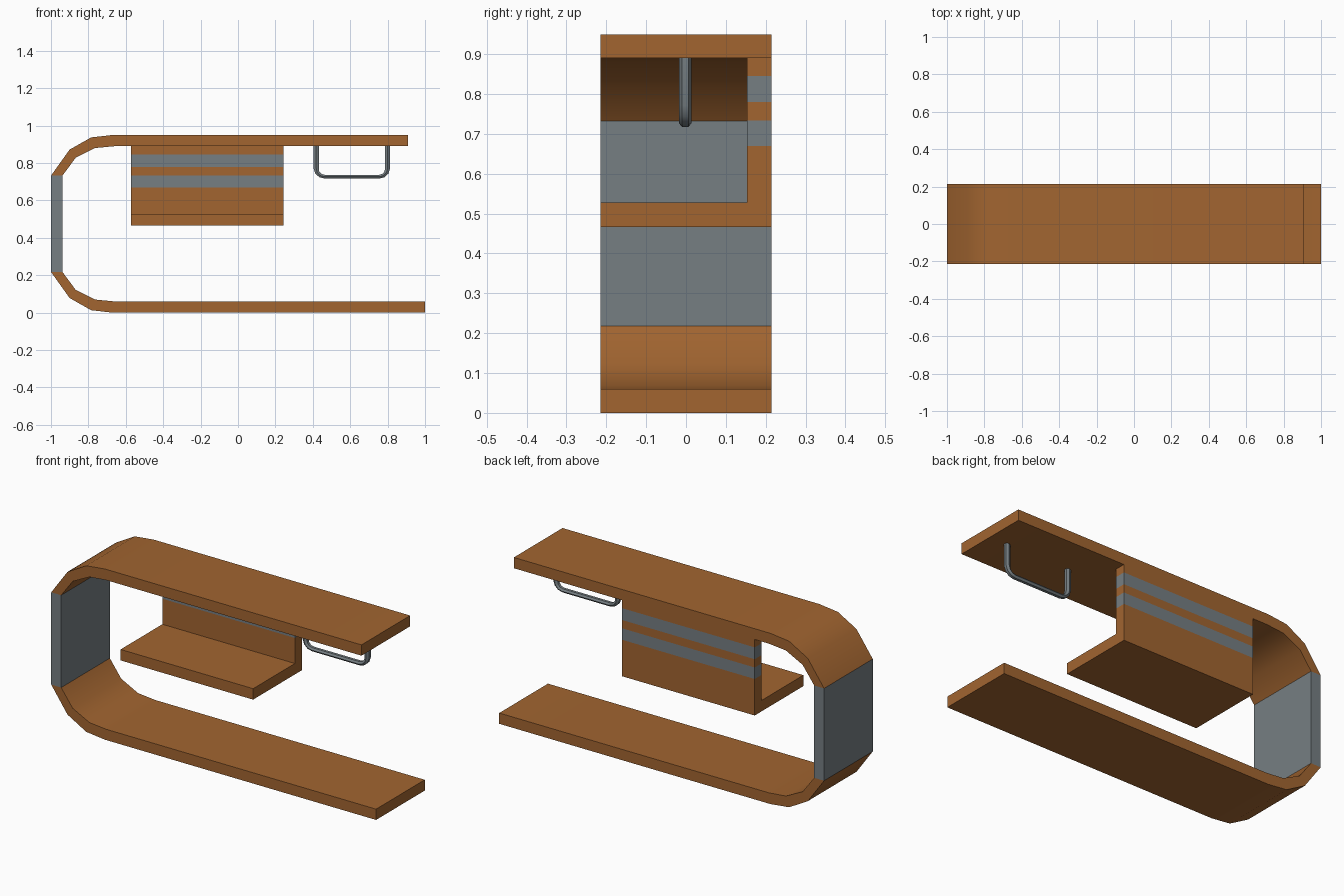
import bpy, bmesh, math

if "Cube" in bpy.data.objects:
    bpy.data.objects.remove(bpy.data.objects["Cube"])


def material(name, rgb):
    m = bpy.data.materials.new(name)
    m.diffuse_color = (*rgb, 1)
    m.use_nodes = True
    m.node_tree.nodes["Principled BSDF"].inputs["Base Color"].default_value = m.diffuse_color
    return m


WOOD = material("brown wood", (0.36, 0.13, 0.03))
STEEL = material("grey metal", (0.18, 0.21, 0.225))
HALF = 0.214  # half depth


def loft(name, rings, mats, rule=lambda i: 0, smooth=0):
    """Skin equal-sized rings of points, cap both ends, colour by ring index."""
    bm = bmesh.new()
    vs = [[bm.verts.new(p) for p in r] for r in rings]
    n = len(vs[0])
    for i in range(len(vs) - 1):
        for j in range(n):
            k = (j + 1) % n
            f = bm.faces.new((vs[i][j], vs[i][k], vs[i + 1][k], vs[i + 1][j]))
            f.material_index = rule(i)
    bm.faces.new(vs[0])
    bm.faces.new(vs[-1])
    bmesh.ops.recalc_face_normals(bm, faces=bm.faces)
    me = bpy.data.meshes.new(name)
    bm.to_mesh(me)
    bm.free()
    for m in mats:
        me.materials.append(m)
    if smooth:
        for p in me.polygons:
            p.use_smooth = True
        me.set_sharp_from_angle(angle=math.radians(smooth))
    ob = bpy.data.objects.new(name, me)
    bpy.context.collection.objects.link(ob)
    return ob


# C-shaped body: (outer, inner) points of the lower half, mirrored for the top
MID = 0.475
lower = [((-0.67, 0.0), (-0.66, 0.06)), ((-0.785, 0.013), (-0.765, 0.07)),
         ((-0.9, 0.078), (-0.868, 0.122)), ((-1.0, 0.218), (-0.939, 0.218))]
upper = [tuple((x, 2 * MID - z) for x, z in pair) for pair in reversed(lower)]
path = [((1.0, 0.0), (1.0, 0.06))] + lower + upper + [((0.91, 0.95), (0.91, 0.89))]
rings = [[(ox, -HALF, oz), (ox, HALF, oz), (ix, HALF, iz), (ix, -HALF, iz)]
         for (ox, oz), (ix, iz) in path]
loft("body_band", rings, [WOOD, STEEL], lambda i: int(i == 4), 31)


def stack(name, y0, y1, levels, rule=lambda i: 0):
    """Box between x limits of the shelf, split at the given heights."""
    x0, x1 = -0.573, 0.243
    return loft(name, [[(x0, y0, z), (x1, y0, z), (x1, y1, z), (x0, y1, z)]
                       for z in levels], [WOOD, STEEL], rule)


# Hanging shelf and its striped back panel
stack("shelf_board", -HALF, HALF, [0.467, 0.528])
stack("shelf_back_panel", 0.153, HALF,
      [0.528, 0.67, 0.734, 0.78, 0.846, 0.89], lambda i: i % 2)

# Bent rod handle: hexagonal section swept round two corners
R, CZ = 0.045, 0.772
pts = [(0.418, 0.895, 0.0)]
for cx, start in ((0.418 + R, 180), (0.80 - R, 270)):
    for s in range(4):
        a = start + 30 * s
        pts.append((cx + R * math.cos(math.radians(a)),
                    CZ + R * math.sin(math.radians(a)), a - 180))
pts.append((0.80, 0.895, 180.0))
rings = []
for x, z, a in pts:
    t = math.radians(a)
    thick = 0.014 - 0.004 * math.sin(t)  # thinner along the bottom bar
    rings.append([(x + thick * math.sin(b) * math.cos(t) / 0.866,
                   -0.002 + 0.0155 * math.cos(b),
                   z + thick * math.sin(b) * math.sin(t) / 0.866)
                  for b in (k * math.pi / 3 for k in range(6))])
loft("rod_handle", rings, [STEEL], smooth=35)
